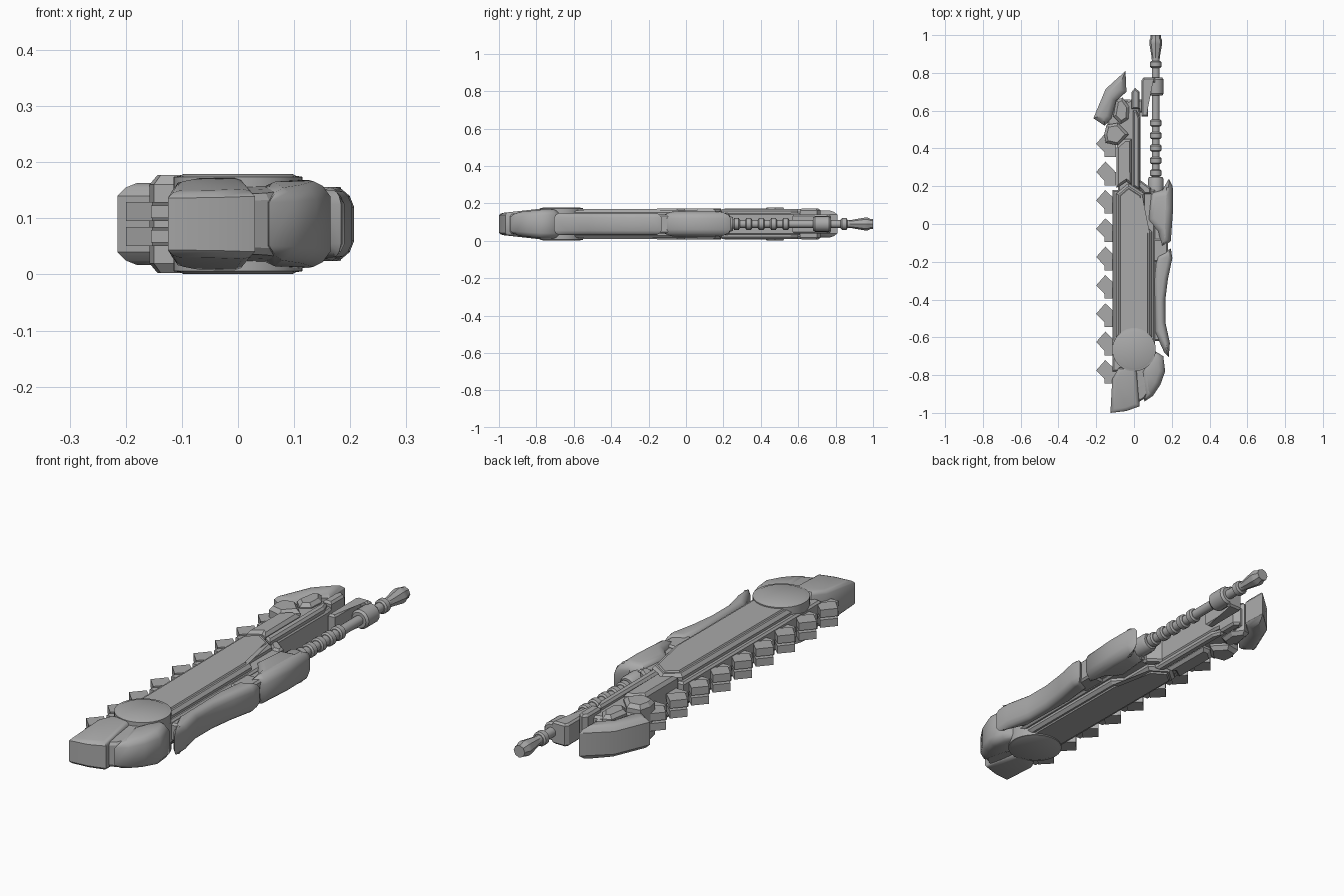
import bpy, bmesh, math
from mathutils import Vector, Matrix

if "Cube" in bpy.data.objects:
    bpy.data.objects.remove(bpy.data.objects["Cube"])

MID = 0.09  # height of the symmetry plane
steel = bpy.data.materials.new("grey_steel")
steel.use_nodes = True
GREY = (0.4, 0.4, 0.4, 1)
steel.diffuse_color = GREY
steel.node_tree.nodes["Principled BSDF"].inputs["Base Color"].default_value = GREY


def finish(name, bm, smooth=None):
    bmesh.ops.recalc_face_normals(bm, faces=bm.faces)
    mesh = bpy.data.meshes.new(name)
    bm.to_mesh(mesh)
    bm.free()
    mesh.materials.append(steel)
    ob = bpy.data.objects.new(name, mesh)
    bpy.context.collection.objects.link(ob)
    if smooth:
        bpy.ops.object.select_all(action="DESELECT")
        ob.select_set(True)
        bpy.context.view_layer.objects.active = ob
        bpy.ops.object.shade_smooth_by_angle(angle=math.radians(smooth))
    return ob


def inset(pts, d):
    """Move every side of an outline inward by d."""
    p = [Vector(q) for q in pts]
    n = len(p)
    area = sum(p[i - 1].x * p[i].y - p[i].x * p[i - 1].y for i in range(n))
    s = 1 if area > 0 else -1
    out = []
    for i in range(n):
        a = (p[i] - p[i - 1]).normalized()
        b = (p[(i + 1) % n] - p[i]).normalized()
        na, nb = Vector((-a.y, a.x)) * s, Vector((-b.y, b.x)) * s
        out.append(p[i] + (na + nb) * d / max(0.5, 1 + na.dot(nb)))
    return out


def slab(name, pts, layers, slope=None, smooth=None, mid=MID):
    """Outline stacked symmetrically; layers are (inset, half height) going up."""
    bm = bmesh.new()
    rings = [(d, -h) for d, h in reversed(layers)] + list(layers)
    loops = []
    for d, h in rings:
        loops.append([bm.verts.new((q.x, q.y, mid + h * (slope(q.x, q.y) if slope else 1)))
                      for q in inset(pts, d)])
    for lo, hi in zip(loops, loops[1:]):
        for i in range(len(lo)):
            bm.faces.new((lo[i - 1], lo[i], hi[i], hi[i - 1]))
    caps = [bm.faces.new(loops[0]), bm.faces.new(loops[-1])]
    bmesh.ops.triangulate(bm, faces=caps)
    return finish(name, bm, smooth)


def box(name, x0, x1, y0, y1, h, c=0.008):
    return slab(name, [(x0, y0), (x1, y0), (x1, y1), (x0, y1)], [(0, h - c), (c, h)])


def lathe(name, profile, sides, x, z=MID):
    """Turned part along y; profile is (y, radius)."""
    bm = bmesh.new()
    loops = [[bm.verts.new((x + r * math.cos(t), y, z + r * math.sin(t)))
              for t in (math.tau * k / sides for k in range(sides))] for y, r in profile]
    for lo, hi in zip(loops, loops[1:]):
        for i in range(sides):
            bm.faces.new((lo[i - 1], lo[i], hi[i], hi[i - 1]))
    bm.faces.new(loops[0])
    bm.faces.new(loops[-1])
    return finish(name, bm, 35)


# Blade: core, chamfered body and raised panel
box("blade_core", -0.115, 0.11, -0.78, 0.18, 0.05)
body = [(-0.095, -0.72), (0.095, -0.72), (0.095, -0.04), (0.055, 0.0), (0.055, 0.16),
        (-0.03, 0.215), (-0.095, 0.16)]
slab("blade_body", body, [(0, 0.06), (0.012, 0.073)], lambda x, y: 1.04 + 0.06 * y)
slab("blade_panel", body, [(0.018, 0.07), (0.024, 0.08)], lambda x, y: 1.03 + 0.07 * y)

# Round hub through both sides
hub = [(0.115 * math.cos(math.tau * k / 32), -0.665 + 0.115 * math.sin(math.tau * k / 32))
       for k in range(32)]
slab("hub", hub, [(0, 0.084), (0.012, 0.086), (0.018, 0.089)], smooth=30)

# Nose: two smooth shells with a recessed seam
def nose_slope(x, y):
    return 1 + 0.32 * min(0, y + 0.76) / 0.24

slab("nose_tip", [(-0.125, -1.0), (-0.04, -0.99), (0.03, -0.965), (0.012, -0.76), (-0.08, -0.76),
                  (-0.115, -0.82)], [(0, 0.068), (0.008, 0.08), (0.02, 0.084)], nose_slope, 40)
slab("nose_side", [(0.055, -0.94), (0.1, -0.91), (0.14, -0.85), (0.165, -0.78), (0.155, -0.7),
                   (0.09, -0.66), (0.035, -0.78)],
     [(0, 0.05), (0.014, 0.07), (0.03, 0.078)], nose_slope, 50)
slab("nose_seam", [(-0.06, -0.9), (0.02, -0.945), (0.055, -0.925), (0.13, -0.82), (0.1, -0.68),
                   (-0.05, -0.7)], [(0, 0.055), (0.008, 0.07)], nose_slope)

# Twin rows of saw teeth with their chain links
def teeth(name, z):
    bm = bmesh.new()
    for k in range(9):
        y = 0.43 - 0.15 * k
        tip = [bm.verts.new((-0.2, y - 0.005, z + s * 0.017)) for s in (-1, 1)]
        mids = [[bm.verts.new((-0.152, y + d, z + s * 0.017)) for s in (-1, 1)]
                for d in (-0.055, 0.05)]
        root = [bm.verts.new((-0.1, y, z + s * 0.017)) for s in (-1, 1)]
        ring = [tip, mids[0], root, mids[1]]
        bm.faces.new([v[0] for v in ring])
        bm.faces.new([v[1] for v in ring])
        for i in range(4):
            bm.faces.new((ring[i - 1][0], ring[i][0], ring[i][1], ring[i - 1][1]))
        m = Matrix.LocRotScale((-0.125, y - 0.04, z), None, (0.06, 0.07, 0.022))
        bmesh.ops.create_cube(bm, size=1, matrix=m)
    return finish(name, bm)

teeth("upper_teeth", MID + 0.022)
teeth("lower_teeth", MID - 0.022)

# Spine covers along the back edge
soft = [(0, 0.03), (0.008, 0.05), (0.022, 0.062), (0.034, 0.066)]
slab("spine_cover_long", [(0.195, -0.13), (0.203, -0.18), (0.18, -0.29), (0.166, -0.4), (0.166, -0.52),
                          (0.19, -0.63), (0.184, -0.705), (0.16, -0.68), (0.11, -0.57), (0.105, -0.3),
                          (0.12, -0.17)], [(0, 0.035), (0.007, 0.05), (0.016, 0.058), (0.024, 0.06)],
     smooth=50)
slab("spine_cover_grip", [(0.085, 0.17), (0.15, 0.18), (0.185, 0.24), (0.205, 0.2), (0.207, 0.08),
                          (0.195, -0.09), (0.145, -0.13), (0.125, -0.04), (0.07, 0.02)], soft, smooth=45)
box("spine_joint", 0.1, 0.18, -0.2, -0.08, 0.05)
box("spine_rail", 0.09, 0.145, -0.62, 0.1, 0.04)

# Handle: rod, ribs, collar and pommel
GRIP = 0.115
lathe("handle_rod", [(0.15, 0.021), (0.97, 0.021)], 16, GRIP)
lathe("handle_socket", [(0.15, 0.042), (0.235, 0.042), (0.25, 0.035)], 16, GRIP)
def rib(name, y):
    lathe(name, [(y - 0.018, 0.024), (y - 0.012, 0.031), (y + 0.012, 0.031), (y + 0.018, 0.024)], 16, GRIP)

for k in range(5):
    rib("handle_rib_%d" % (k + 1), 0.27 + 0.066 * k)
rib("pommel_ring", 0.845)
lathe("handle_collar", [(0.68, 0.034), (0.69, 0.042), (0.765, 0.042), (0.775, 0.034)], 16, GRIP)
lathe("pommel", [(0.87, 0.021), (0.885, 0.022), (0.955, 0.034), (0.972, 0.034), (0.985, 0.027),
                 (1.0, 0.027)], 8, GRIP)

# Rear frame with its panels and bars
slab("rear_frame", [(-0.085, 0.12), (0.035, 0.12), (0.035, 0.58), (0.02, 0.68), (-0.085, 0.62)],
     [(0, 0.05), (0.008, 0.06)])
slab("rear_panel", [(-0.093, 0.19), (-0.04, 0.225), (-0.012, 0.205), (-0.012, 0.45), (-0.05, 0.45),
                    (-0.093, 0.41)], [(0, 0.07), (0.012, 0.084)])
slab("rear_bar", [(-0.005, 0.2), (0.03, 0.18), (0.03, 0.56), (0.015, 0.6), (-0.005, 0.6)],
     [(0, 0.07), (0.008, 0.08)])
slab("rear_tip", [(-0.012, 0.61), (0.03, 0.61), (0.03, 0.7), (0.005, 0.72), (-0.012, 0.7)],
     [(0, 0.072), (0.008, 0.082)])
slab("rear_shoulder", [(0.02, 0.2), (0.03, 0.235), (0.09, 0.19), (0.09, 0.16), (0.055, 0.16)],
     [(0, 0.05), (0.008, 0.06)])
slab("side_bar", [(0.04, 0.57), (0.075, 0.57), (0.075, 0.75), (0.11, 0.75), (0.11, 0.775),
                  (0.05, 0.775), (0.04, 0.76)], [(0, 0.042), (0.008, 0.05)])
box("side_bar_bridge", 0.0, 0.06, 0.59, 0.66, 0.03)

# Hand guard and its armour blocks
slab("guard_shell", [(-0.045, 0.81), (-0.15, 0.715), (-0.215, 0.56), (-0.155, 0.52), (-0.12, 0.56),
                     (-0.095, 0.65), (-0.04, 0.7)],
     [(0, 0.05), (0.012, 0.065), (0.028, 0.073)], smooth=30)
slab("guard_block_upper", [(-0.095, 0.655), (-0.06, 0.67), (-0.025, 0.62), (-0.03, 0.555), (-0.07, 0.53),
                           (-0.11, 0.57)], [(0, 0.065), (0.014, 0.08)])
slab("guard_block_lower", [(-0.145, 0.525), (-0.085, 0.535), (-0.028, 0.475), (-0.085, 0.415),
                           (-0.15, 0.43), (-0.158, 0.475)], [(0, 0.07), (0.014, 0.087)])
box("guard_mount", -0.14, -0.02, 0.45, 0.66, 0.05)
